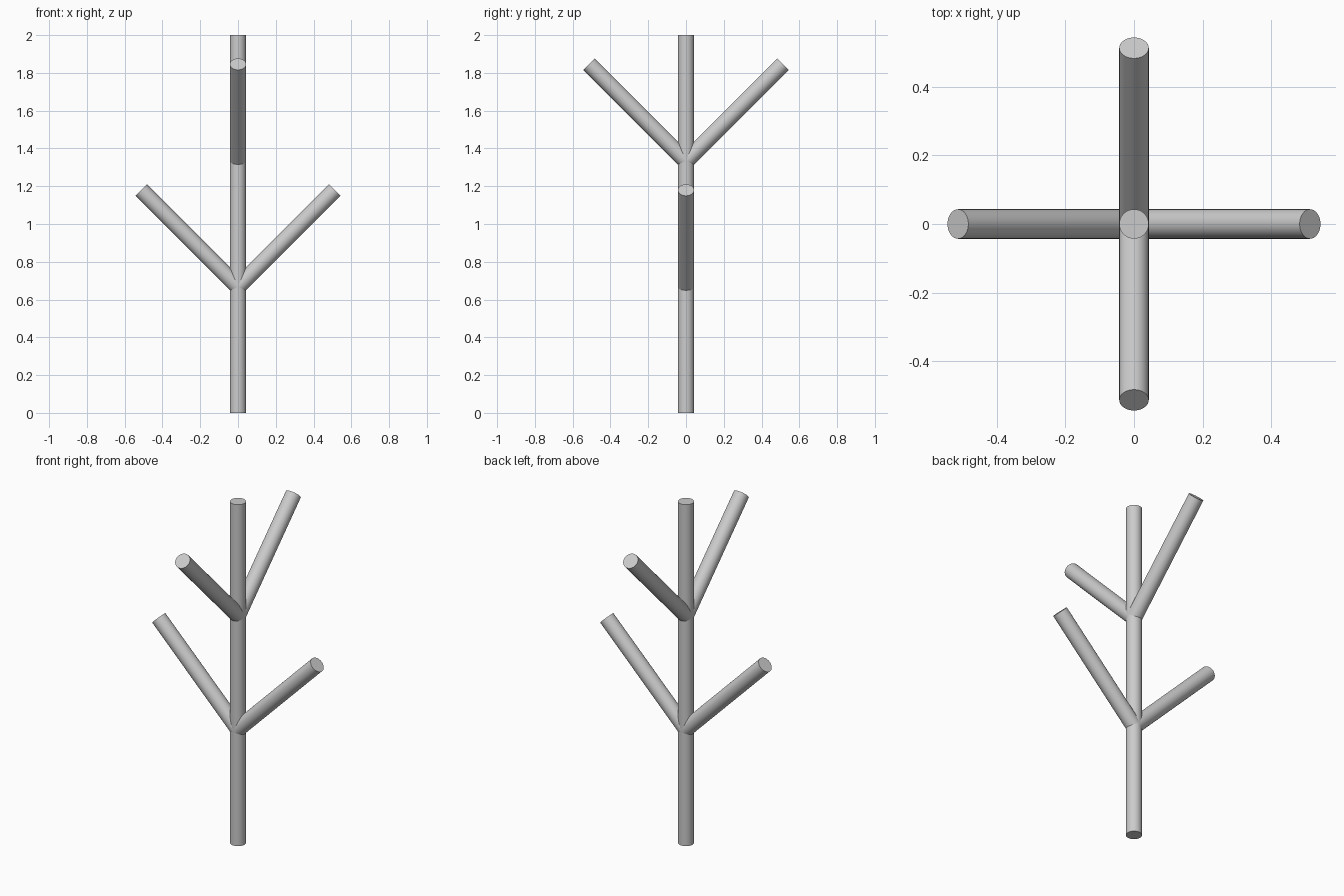
import bpy
from math import radians
from mathutils import Vector

cube = bpy.data.objects.get("Cube")
if cube:
    bpy.data.objects.remove(cube, do_unlink=True)

RADIUS = 0.043
REACH = 0.513  # horizontal and vertical run of each branch

grey = bpy.data.materials.new("light_grey")
grey.use_nodes = True
color = (0.6, 0.6, 0.6, 1)
grey.diffuse_color = color
grey.node_tree.nodes["Principled BSDF"].inputs["Base Color"].default_value = color


def rod(name, start, end):
    """Capped smooth cylinder between two points."""
    start, end = Vector(start), Vector(end)
    axis = end - start
    bpy.ops.mesh.primitive_cylinder_add(
        vertices=32, radius=RADIUS, depth=axis.length, location=(start + end) / 2,
        rotation=axis.to_track_quat("Z", "Y").to_euler())
    obj = bpy.context.object
    obj.name = name
    obj.data.materials.append(grey)
    bpy.ops.object.shade_smooth_by_angle(angle=radians(30))


# Upright trunk
rod("trunk", (0, 0, 0), (0, 0, 2))

# Two crossed pairs of branches, at one and two thirds of the height
for name, height, dx, dy in (
        ("lower_left_branch", 2 / 3, 1, 0),
        ("lower_right_branch", 2 / 3, -1, 0),
        ("upper_front_branch", 4 / 3, 0, -1),
        ("upper_back_branch", 4 / 3, 0, 1)):
    rod(name, (0, 0, height), (dx * REACH, dy * REACH, height + REACH))
